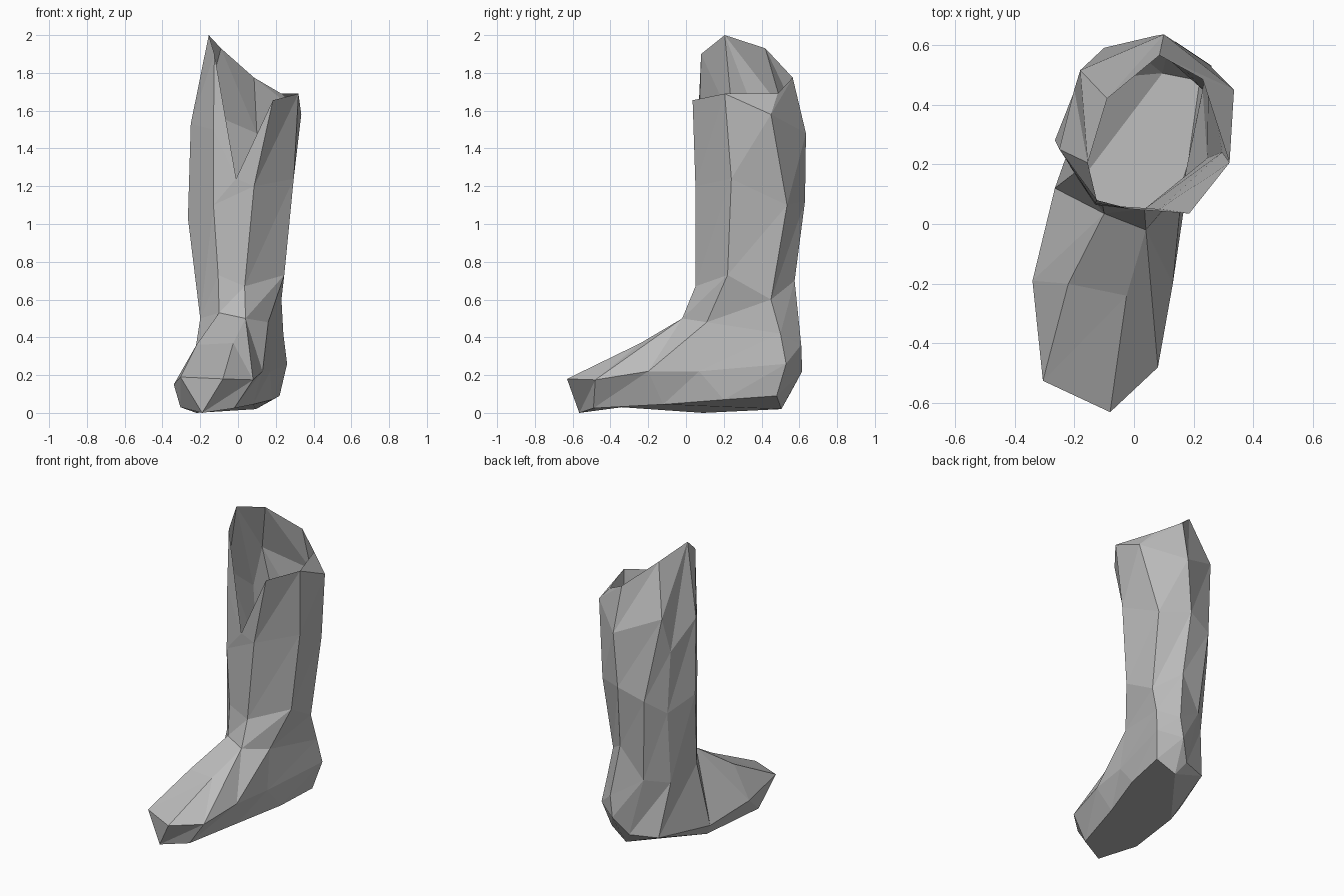
import bpy
import bmesh
from mathutils import Vector

cube = bpy.data.objects.get("Cube")
if cube:
    bpy.data.objects.remove(cube, do_unlink=True)


def make_material(name, value):
    material = bpy.data.materials.new(name)
    material.use_nodes = True
    colour = (value, value, value, 1.0)
    material.diffuse_color = colour
    shader = material.node_tree.nodes["Principled BSDF"]
    shader.inputs["Base Color"].default_value = colour
    shader.inputs["Roughness"].default_value = 0.8
    return material


class Shell:
    """Faceted skin that shares the vertices of neighbouring rings."""

    def __init__(self):
        self.bm = bmesh.new()
        self.known = {}

    def vert(self, point):
        if point not in self.known:
            self.known[point] = self.bm.verts.new(Vector(point))
        return self.known[point]

    def face(self, points):
        unique = list(dict.fromkeys(points))
        if len(unique) > 2:
            verts = [self.vert(point) for point in unique]
            if not self.bm.faces.get(verts):
                self.bm.faces.new(verts)

    def bridge(self, upper, lower):
        """Join two rings with triangles; repeated points collapse."""
        count = len(upper)
        for i in range(count):
            j = (i + 1) % count
            self.face((upper[i], lower[i], lower[j]))
            self.face((upper[i], lower[j], upper[j]))

    def finish(self, name, material):
        bmesh.ops.recalc_face_normals(self.bm, faces=self.bm.faces)
        mesh = bpy.data.meshes.new(name)
        self.bm.to_mesh(mesh)
        self.bm.free()
        mesh.materials.append(material)
        obj = bpy.data.objects.new(name, mesh)
        bpy.context.scene.collection.objects.link(obj)
        return obj


# Shaft rings, running from the front notch around the back
notch = (-.01, .05, 1.24)
peak = (-.155, .205, 2)
side_corner, front_corner = (.32, .205, 1.69), (.185, .035, 1.655)
rim = [notch, (-.125, .08, 1.9), peak, peak, (-.09, .42, 1.93),
       (.085, .565, 1.775), (.23, .485, 1.69), side_corner, front_corner]
calf = [notch, (-.13, .07, 1.5), (-.25, .25, 1.53), (-.2, .45, 1.36),
        (-.18, .515, 1.6), (.1, .635, 1.48), (.335, .45, 1.58),
        side_corner, front_corner]


def closed_front(ring):
    """Below the notch the front facet is whole, so its slot is merged."""
    return [ring[-1]] + ring


shin = closed_front([
    (-.13, .065, 1.1), (-.265, .28, 1.03), (-.19, .47, .95),
    (-.1, .59, 1.05), (.07, .63, 1.12), (.25, .535, 1.1),
    (.295, .24, 1.24), (.085, .05, 1.2)])
heel_neck = [(-.2, .17, .5), (-.18, .42, .46), (-.06, .54, .49)]
ankle = closed_front(
    [(-.105, .06, .73)] + heel_neck +
    [(.09, .575, .7), (.23, .45, .6), (.245, .22, .73), (.035, .05, .67)])
instep = closed_front(
    [(-.1, .035, .53)] + heel_neck +
    [(.14, .61, .36), (.24, .5, .42), (.16, .11, .48), (.04, -.02, .5)])

# Foot rings, running from the toe tip around the back
ridge_a, ridge_b = (-.22, -.2, .36), (-.025, -.24, .37)
upper_foot = [ridge_a] + instep[1:] + [ridge_b, ridge_b]
welt = [(-.305, -.525, .19), (-.34, -.19, .15), (-.265, .12, .08),
        (-.135, .485, .1), (.04, .55, .1), (.12, .615, .22),
        (.26, .53, .26), (.17, .07, .22), (.13, -.2, .22),
        (.08, -.48, .175), (-.08, -.63, .18)]
toe_tip, arch, heel = (-.19, -.565, 0), (-.22, .09, 0), (.095, .505, .02)
sole = [toe_tip, (-.305, -.34, .03), arch, arch, heel, heel,
        (.22, .48, .09), (.18, .2, .07), (.08, -.12, .045),
        (-.02, -.49, .025), toe_tip]

# Boot skin: open shaft, instep, toe and sole
boot = Shell()
shaft = [rim, calf, shin, ankle, instep]
for upper, lower in zip(shaft, shaft[1:]):
    boot.bridge(upper, lower)
boot.face((instep[1], ridge_a, ridge_b, instep[-1]))
boot.bridge(upper_foot, welt)
boot.bridge(welt, sole)
boot.face(sole)
boot.finish("boot", make_material("plain grey", 0.5))
